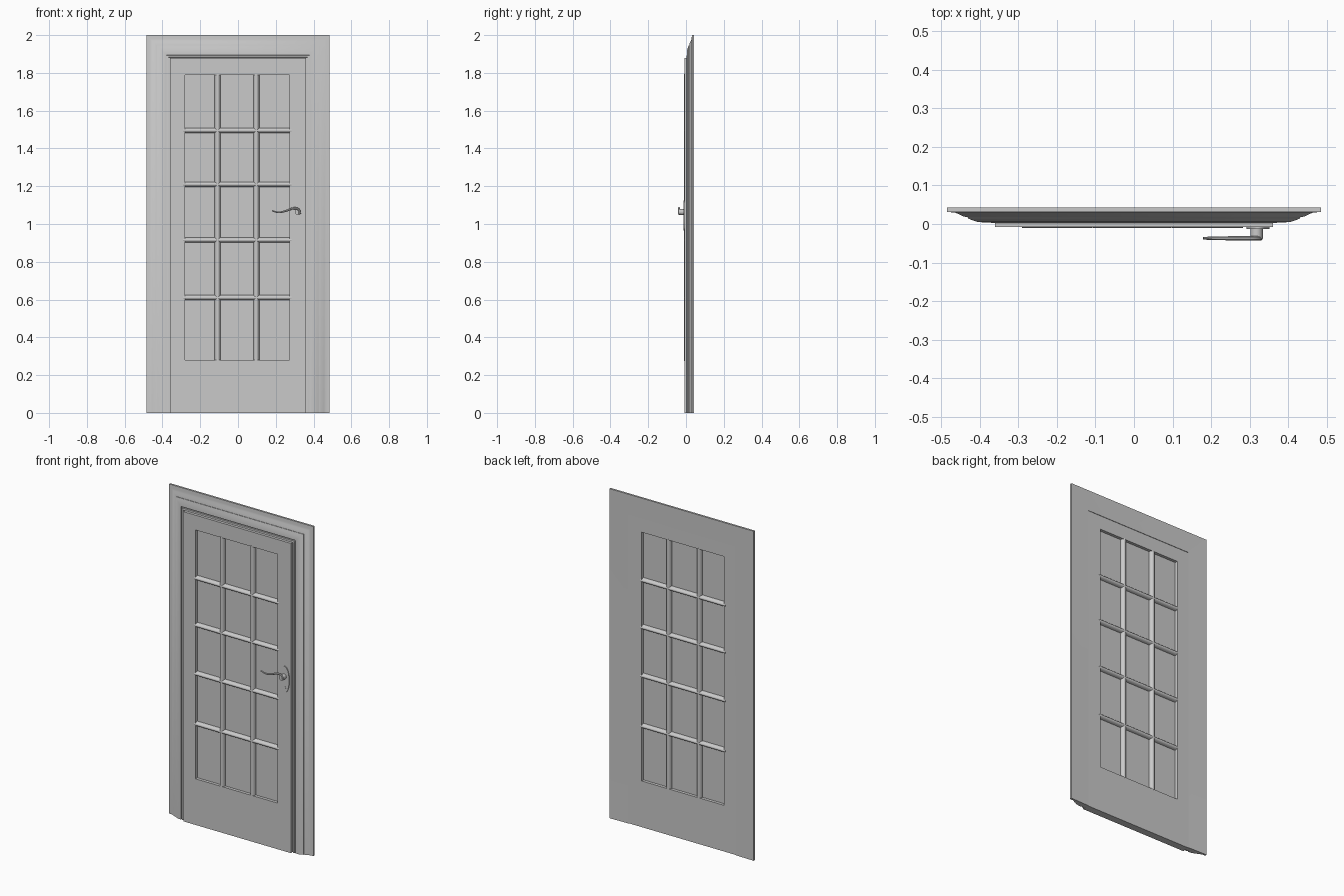
import bpy, bmesh, math
from mathutils import Matrix, Vector

cube = bpy.data.objects.get("Cube")
if cube:
    bpy.data.objects.remove(cube, do_unlink=True)

grey = bpy.data.materials.new("painted_grey")
grey.use_nodes = True
colour = (0.59, 0.59, 0.59, 1)
grey.diffuse_color = colour
grey.node_tree.nodes["Principled BSDF"].inputs["Base Color"].default_value = colour


def finish(name, bm, smooth=True):
    bmesh.ops.recalc_face_normals(bm, faces=bm.faces)
    mesh = bpy.data.meshes.new(name)
    bm.to_mesh(mesh)
    bm.free()
    mesh.materials.append(grey)
    obj = bpy.data.objects.new(name, mesh)
    bpy.context.collection.objects.link(obj)
    if smooth:
        bpy.ops.object.select_all(action='DESELECT')
        obj.select_set(True)
        bpy.context.view_layer.objects.active = obj
        bpy.ops.object.shade_smooth_by_angle(angle=math.radians(35))
    return obj


def add_box(bm, x0, x1, y0, y1, z0, z1):
    size = Vector((x1 - x0, y1 - y0, z1 - z0))
    mid = Vector((x0 + x1, y0 + y1, z0 + z1)) / 2
    bmesh.ops.create_cube(bm, size=1, matrix=Matrix.Translation(mid) @ Matrix.Diagonal(size).to_4x4())


def rod(name, centre, axis, length, r1, r2, sides=20):
    """Elliptical rod; r1 and r2 are the radii across the axis."""
    bm = bmesh.new()
    turn = Vector((0, 0, 1)).rotation_difference(Vector(axis)).to_matrix().to_4x4()
    bmesh.ops.create_cone(bm, cap_ends=True, segments=sides, radius1=1, radius2=1, depth=length,
                          matrix=Matrix.Translation(centre) @ turn @ Matrix.Diagonal((r1, r2, 1, 1)))
    return finish(name, bm)


HALF_W, HEIGHT = 0.485, 2.0
DOOR_W, DOOR_H = 0.36, 1.88
FRONT, BACK = -0.008, 0.037
LEFT, RIGHT, LOW, HIGH = -0.28, 0.272, 0.28, 1.79

# Mitred moulding: (distance in from the outer edge, depth)
profile = [(0, 0.043), (0, 0.031), (0.02, 0.030), (0.03, 0.026), (0.042, 0.020),
           (0.055, 0.017), (0.055, 0.014), (0.068, 0.009), (0.08, 0.005), (0.1, 0.004),
           (0.1, 0.011), (0.106, 0.011), (0.107, 0.004), (0.117, 0.003),
           (0.118, 0.010), (0.126, 0.010), (0.126, 0.040)]
bm = bmesh.new()
rings = []
for side, top in ((-1, False), (-1, True), (1, True), (1, False)):
    rings.append([bm.verts.new((side * (HALF_W - o), y, HEIGHT - o if top else 0)) for o, y in profile])
n = len(profile)
for a, b in zip(rings, rings[1:]):
    for i in range(n):
        j = (i + 1) % n
        bm.faces.new((a[i], a[j], b[j], b[i]))
bm.faces.new(rings[0])
bm.faces.new(rings[-1])
finish("door_frame", bm)

# Door leaf: one slab ring around the glazed opening
bm = bmesh.new()


def loop(x0, x1, z0, z1, y):
    return [bm.verts.new((x, y, z)) for x, z in ((x0, z0), (x1, z0), (x1, z1), (x0, z1))]


outer = [loop(-DOOR_W, DOOR_W, 0, DOOR_H, y) for y in (FRONT, BACK)]
inner = [loop(LEFT, RIGHT, LOW, HIGH, y) for y in (FRONT, BACK)]
for a, b in ((outer[0], inner[0]), (outer[1], inner[1]), (outer[0], outer[1]), (inner[0], inner[1])):
    for i in range(4):
        j = (i + 1) % 4
        bm.faces.new((a[i], a[j], b[j], b[i]))
finish("door_leaf", bm, smooth=False)

# Glass sheet
bm = bmesh.new()
add_box(bm, LEFT - 0.005, RIGHT + 0.005, 0.010, 0.019, LOW - 0.005, HIGH + 0.005)
finish("glass", bm, smooth=False)

# Glazing bars, just proud of both faces of the leaf
mid_y, deep = (FRONT + BACK) / 2, (BACK - FRONT) / 2 + 0.002
mid_x, mid_z = (LEFT + RIGHT) / 2, (LOW + HIGH) / 2
for i, x in enumerate((-0.108, 0.097)):
    rod(f"vertical_bar_{i + 1}", (x, mid_y, mid_z), (0, 0, 1), HIGH - LOW + 0.01, 0.016, deep)
for i, z in enumerate((0.61, 0.915, 1.21, 1.495)):
    rod(f"horizontal_bar_{i + 1}", (mid_x, mid_y, z), (1, 0, 0), RIGHT - LEFT + 0.02, 0.014, deep)

# Handle: back plate, spindle, keyhole boss
rod("handle_plate", (0.322, -0.010, 1.045), (0, 1, 0), 0.006, 0.03, 0.08, 32)
rod("handle_spindle", (0.318, -0.024, 1.063), (0, 1, 0), 0.028, 0.016, 0.016)
rod("keyhole_boss", (0.322, -0.012, 0.995), (0, 1, 0), 0.004, 0.008, 0.01)

# Curved lever
curve = bpy.data.curves.new("handle_lever", 'CURVE')
curve.dimensions = '3D'
curve.bevel_depth = 0.006
curve.bevel_resolution = 3
curve.use_fill_caps = True
spline = curve.splines.new('BEZIER')
path = [(0.18, 1.070, 0.6), (0.215, 1.062, 0.8), (0.255, 1.070, 0.9),
        (0.295, 1.083, 1), (0.32, 1.077, 1), (0.328, 1.052, 1)]
spline.bezier_points.add(len(path) - 1)
for p, (x, z, r) in zip(spline.bezier_points, path):
    p.co = (x, -0.037, z)
    p.radius = r
    p.handle_left_type = p.handle_right_type = 'AUTO'
curve.materials.append(grey)
lever = bpy.data.objects.new("handle_lever", curve)
bpy.context.collection.objects.link(lever)
bpy.ops.object.select_all(action='DESELECT')
lever.select_set(True)
bpy.context.view_layer.objects.active = lever
bpy.ops.object.convert(target='MESH')
bpy.ops.object.shade_smooth_by_angle(angle=math.radians(35))
